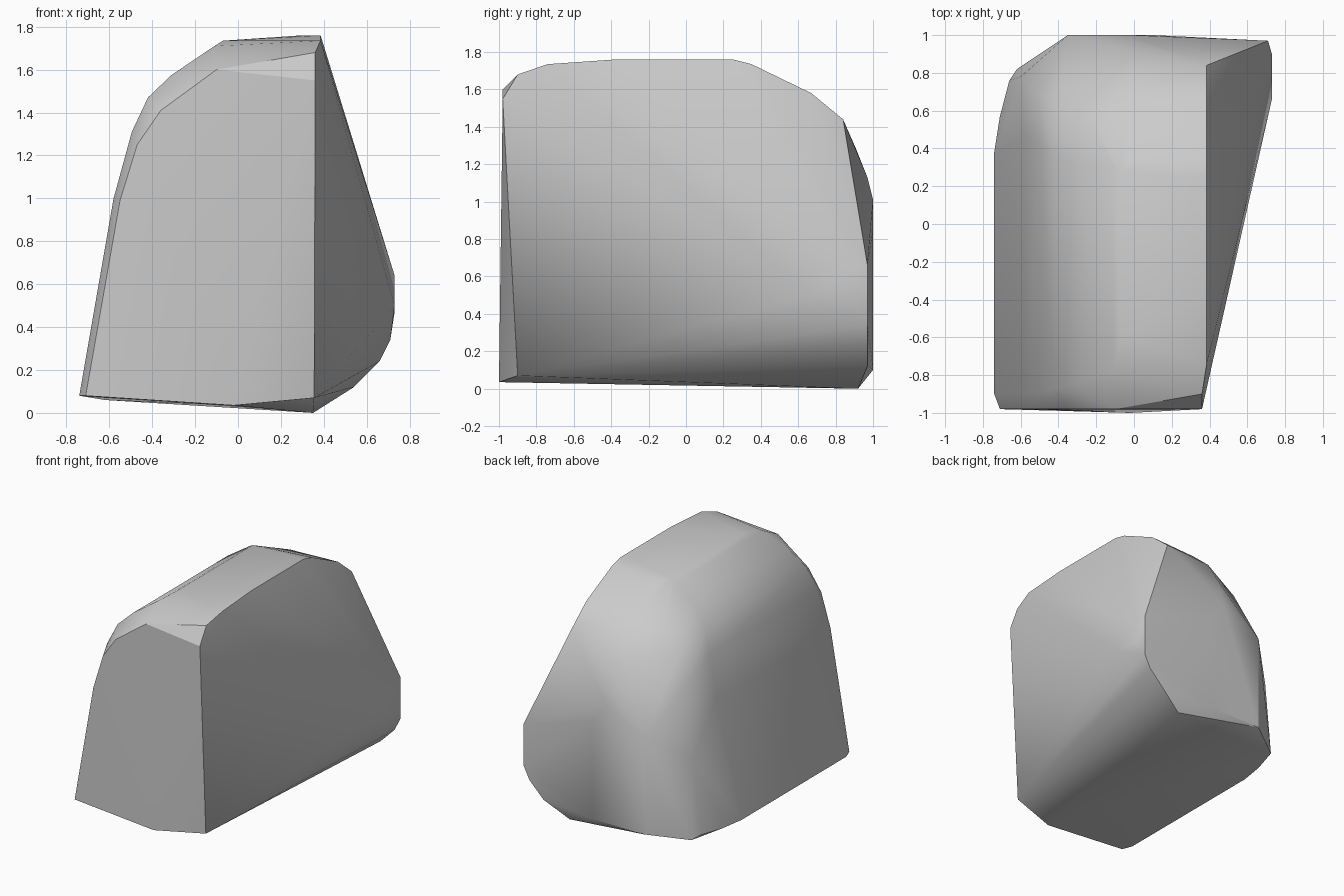
import bpy
import bmesh
from math import radians

default_cube = bpy.data.objects.get("Cube")
if default_cube:
    bpy.data.objects.remove(default_cube, do_unlink=True)


def make_material(name, colour):
    material = bpy.data.materials.new(name)
    material.use_nodes = True
    material.diffuse_color = colour
    material.node_tree.nodes["Principled BSDF"].inputs["Base Color"].default_value = colour
    return material


def build_hull(name, points, material):
    """Wrap the guide points in a convex shell with tidy flat facets."""
    mesh = bpy.data.meshes.new(name)
    shell = bmesh.new()
    for point in points:
        shell.verts.new(point)
    result = bmesh.ops.convex_hull(shell, input=shell.verts[:])
    unused = set(result["geom_interior"]) | set(result["geom_unused"])
    loose = [item for item in unused if isinstance(item, bmesh.types.BMVert)]
    bmesh.ops.delete(shell, geom=loose, context="VERTS")
    bmesh.ops.dissolve_limit(shell, angle_limit=radians(1), verts=shell.verts[:], edges=shell.edges[:])
    bmesh.ops.recalc_face_normals(shell, faces=shell.faces[:])
    shell.to_mesh(mesh)
    shell.free()
    mesh.materials.append(material)
    stone = bpy.data.objects.new(name, mesh)
    bpy.context.collection.objects.link(stone)
    return stone


guide_points = []

# Rounded left shoulder: each row is x, height and the front and back ends of the run
shoulder = [
    (-.74, .08, -.9, .38),
    (-.73, .13, -.9, .4),
    (-.58, 1, -.9, .46),
    (-.495, 1.31, -.89, .42),
    (-.42, 1.47, -.87, .36),
    (-.31, 1.575, -.84, .32),
    (-.11, 1.71, -.77, .3),
    (-.07, 1.735, -.6, .28),
]
for x, z, front, back in shoulder:
    guide_points += [(x, front, z), (x, back, z)]

# Flat front, set slightly inside the shoulder profile
front_outline = [(-.71, .08), (-.55, .99), (-.47, 1.25), (-.36, 1.41), (-.1, 1.6), (.36, 1.55)]
guide_points += [(x, -.98, z) for x, z in front_outline]
guide_points += [(-.02, -1, .035), (.355, -.9, .07)]

# Straight ridge where the top meets the steep side
ridge = [(-.9, 1.68), (-.74, 1.735), (-.38, 1.76), (.25, 1.76), (.35, 1.735), (.67, 1.58), (.84, 1.44)]
guide_points += [(.36 if y < -.8 else .385, y, z) for y, z in ridge]
guide_points += [(.3, -.3, 1.76), (.3, .24, 1.76)]

# Back slope curving down from the top
for y, z in [(.35, 1.71), (.66, 1.57), (.82, 1.43), (.91, 1.28), (.97, 1.13), (1, 1.01)]:
    guide_points.append((-.02, y, z))
guide_points += [(.1, 1, .85), (.1, 1, .1)]

# Rounded back corner between the shoulder and the back slope
corner = [(-.71, .57, .08), (-.66, .76, .09), (-.62, .82, .06), (-.35, 1, .1), (-.35, 1, .85),
          (-.6, .78, .65), (-.5, .68, 1.2), (-.4, .66, 1.38), (-.25, .6, 1.52)]
guide_points += corner

# Bulge low on the steep side, turning under to the base
bulge = [(.73, .66, .5), (.73, .9, .64), (.73, .9, .47), (.71, .97, .66), (.71, .97, .34),
         (.66, .97, .24), (.54, .97, .12), (.35, .92, 0)]
guide_points += bulge

stone = build_hull("boulder", guide_points, make_material("stone grey", (.6, .6, .6, 1)))
bpy.context.view_layer.objects.active = stone
stone.select_set(True)
bpy.ops.object.shade_smooth_by_angle(angle=radians(30))
